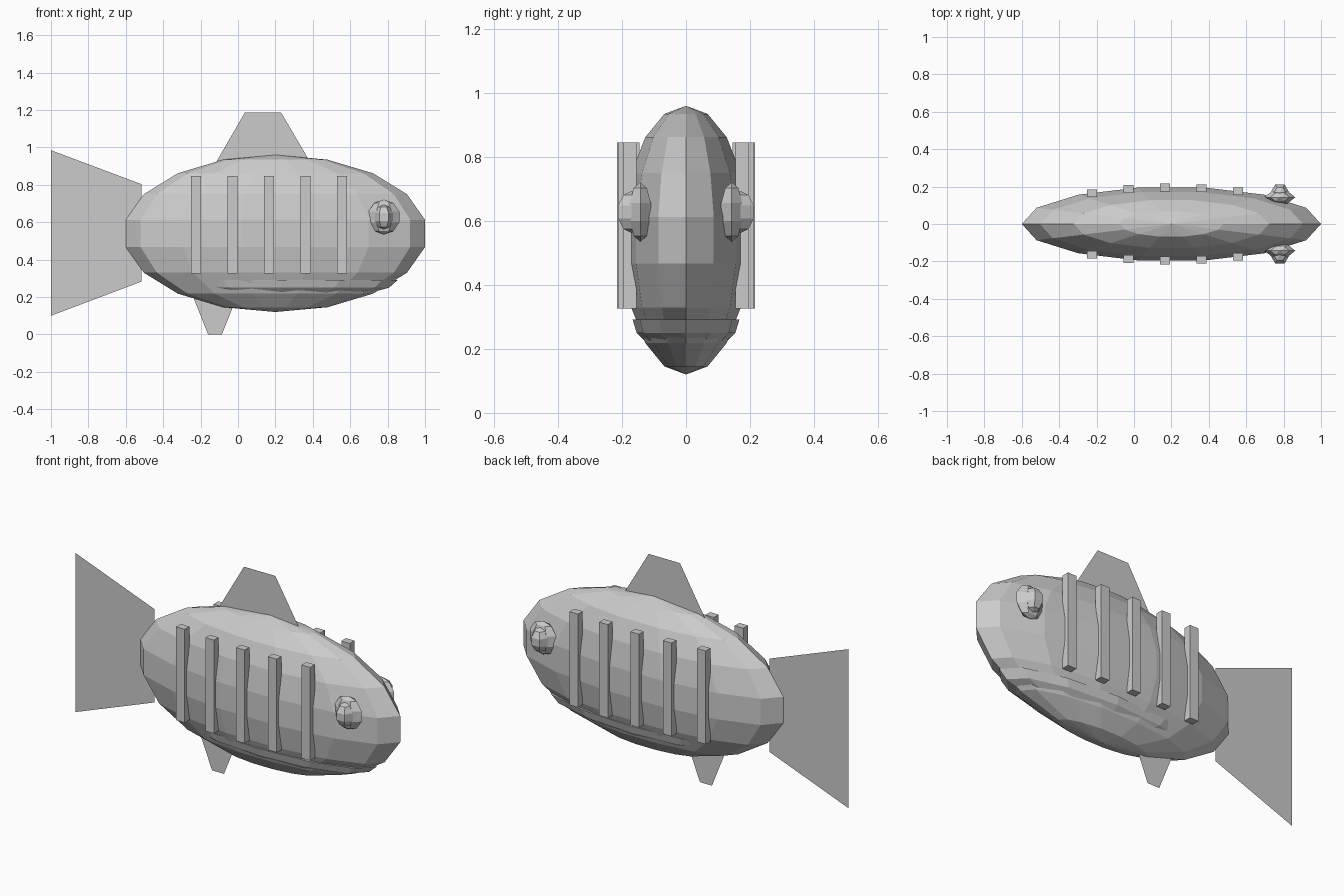
import bpy, bmesh, math

if "Cube" in bpy.data.objects:
    bpy.data.objects.remove(bpy.data.objects["Cube"])

grey = bpy.data.materials.new("plain grey")
grey.diffuse_color = (0.6, 0.6, 0.6, 1)
grey.use_nodes = True
grey.node_tree.nodes["Principled BSDF"].inputs["Base Color"].default_value = grey.diffuse_color


def finish(name, bm):
    bmesh.ops.recalc_face_normals(bm, faces=bm.faces)
    me = bpy.data.meshes.new(name)
    bm.to_mesh(me)
    bm.free()
    me.materials.append(grey)
    ob = bpy.data.objects.new(name, me)
    bpy.context.collection.objects.link(ob)
    return ob


def ellipsoid(name, centre, size, segments, rings, half=False):
    """Flat faced ball with poles on z; half keeps only the lower part, capped."""
    bm = bmesh.new()
    cx, cy, cz = centre
    rx, ry, rz = size
    start = rings // 2 if half else 1
    loops = []
    for i in range(start, rings):
        t = math.pi * i / rings
        loops.append([bm.verts.new((cx + rx * math.sin(t) * math.cos(a),
                                    cy + ry * math.sin(t) * math.sin(a),
                                    cz + rz * math.cos(t)))
                      for a in (2 * math.pi * k / segments for k in range(segments))])
    bottom = bm.verts.new((cx, cy, cz - rz))
    top = None if half else bm.verts.new((cx, cy, cz + rz))
    for k in range(segments):
        n = (k + 1) % segments
        for a, b in zip(loops, loops[1:]):
            bm.faces.new((a[k], b[k], b[n], a[n]))
        bm.faces.new((loops[-1][k], bottom, loops[-1][n]))
        if top:
            bm.faces.new((top, loops[0][k], loops[0][n]))
    if half:
        bm.faces.new(loops[0])
    return finish(name, bm)


def fin(name, points):
    """Paper thin fin in the middle plane."""
    bm = bmesh.new()
    bm.faces.new([bm.verts.new((x, 0, z)) for x, z in points])
    return finish(name, bm)


def box(name, centre, size):
    bm = bmesh.new()
    bmesh.ops.create_cube(bm, size=1)
    for v in bm.verts:
        v.co = [c + s * p for c, s, p in zip(centre, size, v.co)]
    return finish(name, bm)


# Body and the belly that just breaks through it
ellipsoid("body", (0.2, 0, 0.54), (0.8123, 0.203, 0.42), 14, 9)
ellipsoid("belly", (0.235, 0, 0.292), (0.62, 0.167, 0.11), 12, 8, half=True)

# Fins
fin("tail_fin", [(-1, 0.10), (-0.515, 0.283), (-0.515, 0.803), (-1, 0.985)])
fin("dorsal_fin", [(-0.135, 0.89), (0.405, 0.89), (0.23, 1.187), (0.037, 1.187)])
fin("belly_fin", [(-0.16, 0), (-0.086, 0), (-0.01, 0.19), (-0.26, 0.25)])

for side, s in (("right", -1), ("left", 1)):
    # Stripes follow the bulge of the body
    for i in range(5):
        x = -0.225 + 0.195 * i
        y = 0.195 * math.sqrt(1 - ((x - 0.2) / 0.8) ** 2)
        box(f"{side}_stripe_{i + 1}", (x, s * y, 0.586), (0.053, 0.041, 0.52))
    # Eye and pupil
    ellipsoid(f"{side}_eye", (0.78, s * 0.143, 0.628), (0.087, 0.040, 0.093), 6, 5)
    ellipsoid(f"{side}_pupil", (0.78, s * 0.169, 0.628), (0.052, 0.052, 0.066), 6, 5)
